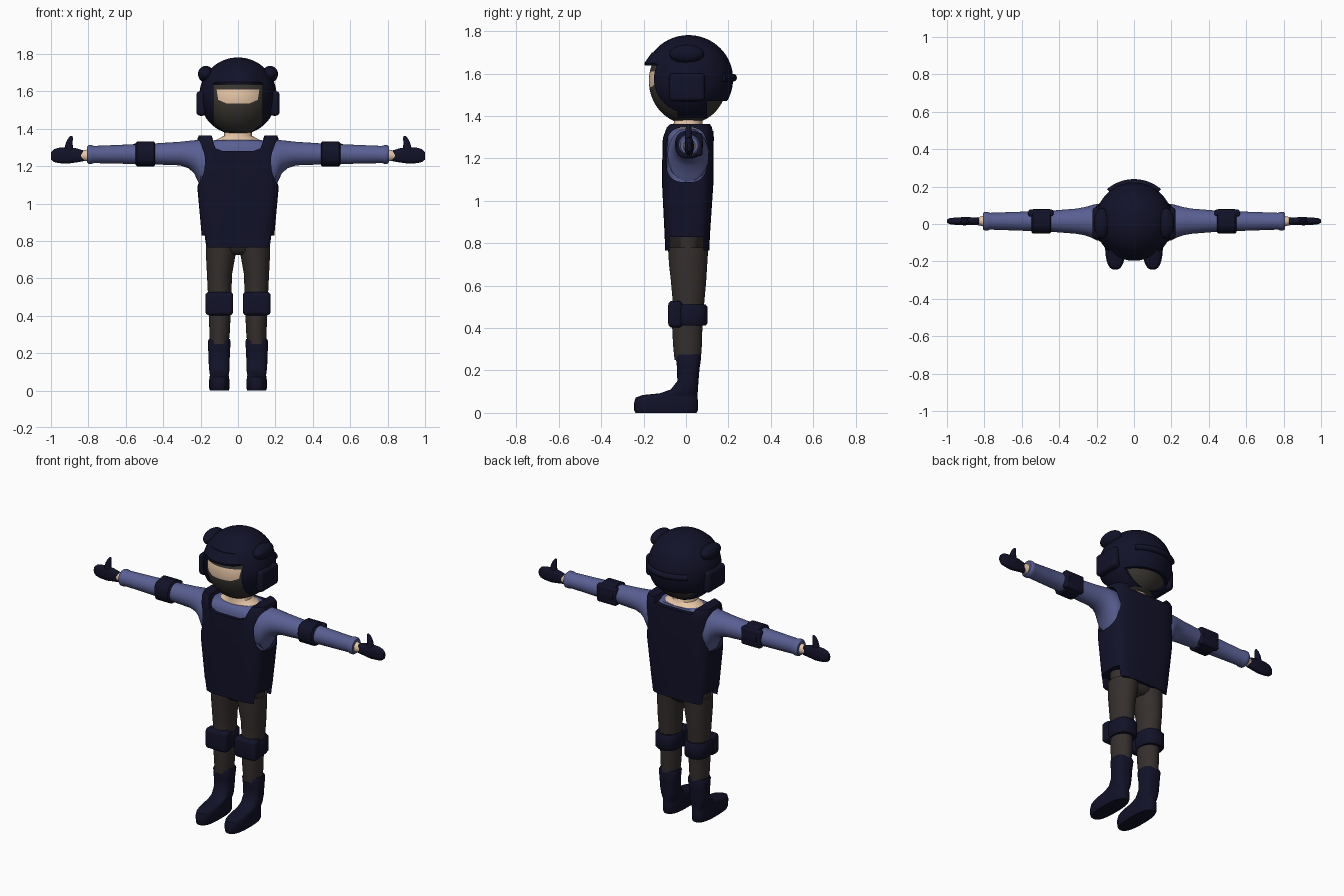
import bpy, bmesh, math
from mathutils import Matrix, Vector

cube = bpy.data.objects.get("Cube")
if cube:
    bpy.data.objects.remove(cube, do_unlink=True)


def material(name, r, g, b):
    m = bpy.data.materials.new(name)
    m.use_nodes = True
    m.diffuse_color = (r, g, b, 1)
    bsdf = m.node_tree.nodes["Principled BSDF"]
    bsdf.inputs["Base Color"].default_value = (r, g, b, 1)
    bsdf.inputs["Roughness"].default_value = 0.8
    return m


NAVY = material("dark navy", 0.006, 0.006, 0.022)
SHIRT = material("slate blue", 0.10, 0.115, 0.29)
PANTS = material("dark brown grey", 0.036, 0.029, 0.027)
MASK = material("mask grey", 0.042, 0.037, 0.032)
SKIN = material("skin", 0.85, 0.60, 0.41)


def activate(ob):
    bpy.ops.object.select_all(action='DESELECT')
    ob.select_set(True)
    bpy.context.view_layer.objects.active = ob


def finish(bm, name, mats, mirror=False, angle=40):
    bmesh.ops.recalc_face_normals(bm, faces=bm.faces)
    mesh = bpy.data.meshes.new(name)
    bm.to_mesh(mesh)
    bm.free()
    ob = bpy.data.objects.new(name, mesh)
    bpy.context.collection.objects.link(ob)
    for m in mats:
        mesh.materials.append(m)
    activate(ob)
    bpy.ops.object.shade_smooth_by_angle(angle=math.radians(angle))
    if mirror:
        mod = ob.modifiers.new("Mirror", 'MIRROR')
        mod.use_mirror_merge = False
    return ob


def loft(name, mat, axis, rings, power=2, mirror=False, segs=40):
    """Skin rings of (position, centre 1, centre 2, radius 1, radius 2) along an axis."""
    bm = bmesh.new()
    loops = []
    for t, c1, c2, r1, r2 in rings:
        loop = []
        for i in range(segs):
            a = math.tau * i / segs
            c, s = math.cos(a), math.sin(a)
            u = c1 + r1 * math.copysign(abs(c) ** (2 / power), c)
            v = c2 + r2 * math.copysign(abs(s) ** (2 / power), s)
            loop.append(bm.verts.new({'x': (t, u, v), 'y': (u, t, v), 'z': (u, v, t)}[axis]))
        loops.append(loop)
    for a, b in zip(loops, loops[1:]):
        for i in range(segs):
            j = (i + 1) % segs
            bm.faces.new((a[i], a[j], b[j], b[i]))
    bm.faces.new(loops[0])
    bm.faces.new(loops[-1])
    return finish(bm, name, [mat], mirror)


def box(name, mat, centre, half, bevel=0, mirror=False):
    bm = bmesh.new()
    bmesh.ops.create_cube(bm, size=2, matrix=Matrix.LocRotScale(Vector(centre), None, Vector(half)))
    if bevel:
        bmesh.ops.bevel(bm, geom=bm.edges[:], offset=bevel, segments=4, profile=0.5, affect='EDGES')
    return finish(bm, name, [mat], mirror)


def ball(centre, radii):
    bm = bmesh.new()
    bmesh.ops.create_uvsphere(bm, u_segments=48, v_segments=32, radius=1,
                              matrix=Matrix.LocRotScale(Vector(centre), None, Vector(radii)))
    return bm


def cut(ob, cutters):
    for c in cutters:
        c.hide_render = True
        mod = ob.modifiers.new("Cut", 'BOOLEAN')
        mod.operation, mod.solver, mod.object = 'DIFFERENCE', 'EXACT', c
        activate(ob)
        bpy.ops.object.modifier_apply(modifier=mod.name)
        bpy.data.objects.remove(c, do_unlink=True)
    activate(ob)
    bpy.ops.object.shade_smooth_by_angle(angle=math.radians(35))


# Trousers
loft("trouser_hips", PANTS, 'z', [(.725, 0, .01, .07, .05), (.745, 0, .01, .12, .075),
                                 (.78, 0, .01, .165, .09), (.9, 0, .01, .175, .095)])
loft("trouser_legs", PANTS, 'z', [(.25, .1, .008, .05, .062), (.32, .098, .007, .055, .068),
                                 (.4, .098, .006, .058, .071), (.52, .098, .012, .063, .074),
                                 (.62, .099, .012, .067, .083), (.70, .094, .01, .076, .09),
                                 (.78, .086, .01, .085, .095)], mirror=True)

# Boots and knee pads
loft("boots", NAVY, 'z', [(0, .1, -.094, .05, .144), (.012, .1, -.094, .054, .15),
                         (.05, .1, -.094, .055, .15), (.072, .1, -.091, .052, .146),
                         (.084, .1, -.075, .05, .13), (.092, .1, -.035, .052, .09),
                         (.11, .1, -.008, .054, .064), (.15, .101, .009, .056, .05),
                         (.21, .101, .011, .058, .053), (.262, .1, .012, .061, .06),
                         (.275, .1, .012, .056, .055)], power=2.6, mirror=True)
loft("knee_bands", NAVY, 'z', [(.412, .1, .013, .066, .08), (.422, .1, .013, .073, .088),
                              (.5, .1, .013, .073, .088), (.51, .1, .013, .066, .08)],
     power=2.5, mirror=True)
box("knee_plates", NAVY, (.1, -.05, .465), (.074, .034, .063), .02, True)

# Shirt body and sleeves
loft("shirt_body", SHIRT, 'z', [(.85, 0, .005, .17, .088), (1.08, 0, .005, .198, .1),
                               (1.25, 0, .006, .2, .1), (1.3, 0, .008, .19, .098),
                               (1.325, 0, .012, .165, .092), (1.34, 0, .02, .125, .08)], power=3.5)
loft("shirt_sleeves", SHIRT, 'x', [(.12, .008, 1.21, .095, .125), (.2, .01, 1.217, .097, .126),
                                  (.215, .012, 1.23, .092, .11), (.235, .014, 1.25, .084, .088),
                                  (.265, .015, 1.262, .075, .073), (.31, .015, 1.267, .067, .063),
                                  (.45, .015, 1.265, .056, .056), (.77, .015, 1.262, .045, .046),
                                  (.782, .015, 1.262, .05, .05), (.798, .015, 1.262, .05, .05),
                                  (.808, .015, 1.262, .042, .042)], mirror=True)

# Elbow pads
loft("elbow_bands", NAVY, 'x', [(.443, .014, 1.265, .058, .058), (.45, .014, 1.265, .066, .066),
                               (.54, .014, 1.265, .066, .066), (.547, .014, 1.265, .058, .058)],
     power=2.4, mirror=True)
box("elbow_plates", NAVY, (.498, .058, 1.265), (.068, .02, .055), .014, True)

# Wrists, gloves and neck
loft("wrists", SKIN, 'x', [(.79, .015, 1.258, .032, .034), (.84, .015, 1.256, .02, .025)], mirror=True)
loft("gloves", NAVY, 'x', [(.818, .015, 1.252, .018, .022), (.83, .015, 1.255, .02, .03),
                          (.87, .015, 1.258, .021, .039), (.91, .015, 1.257, .022, .044),
                          (.96, .015, 1.257, .019, .041), (.985, .015, 1.256, .016, .034),
                          (1, .015, 1.255, .009, .02)], power=2.4, mirror=True, segs=24)
loft("thumbs", NAVY, 'z', [(1.25, .905, .012, .028, .018), (1.3, .905, .012, .022, .017),
                          (1.325, .902, .012, .018, .016), (1.35, .895, .012, .012, .012),
                          (1.362, .89, .012, .005, .006)], mirror=True, segs=20)
loft("neck", SKIN, 'z', [(1.3, 0, .02, .14, .08), (1.335, 0, .02, .13, .082),
                        (1.348, 0, .015, .1, .075), (1.362, 0, .01, .076, .068),
                        (1.42, 0, .01, .07, .065)])

# Armoured vest with neckline, armholes and raised side hems
vest = loft("vest", NAVY, 'z', [(.765, 0, .006, .186, .104), (.84, 0, .006, .195, .107),
                               (1.08, 0, .008, .217, .121), (1.3, 0, .01, .217, .121),
                               (1.345, 0, .016, .217, .112), (1.363, 0, .02, .21, .098)], power=4)
cut(vest, [
    loft("front_neck_cutter", NAVY, 'z', [(1.28, 0, -.1, .08, .13), (1.295, 0, -.1, .12, .13),
                                         (1.4, 0, -.1, .16, .13)], power=6),
    loft("back_neck_cutter", NAVY, 'z', [(1.33, 0, .1, .13, .15), (1.4, 0, .1, .16, .15)], power=6),
    loft("right_armhole_cutter", NAVY, 'x', [(-.3, .003, 1.217, .098, .129),
                                            (-.12, .003, 1.217, .098, .129)], power=3),
    loft("left_armhole_cutter", NAVY, 'x', [(.12, .003, 1.217, .098, .129),
                                           (.3, .003, 1.217, .098, .129)], power=3),
    box("hem_cutter", NAVY, (0, .003, .73), (.3, .08, .1)),
])

# Masked head with the eye opening cut into its faces
bm = ball((0, .01, 1.565), (.185, .185, .202))
EYE_PLANES = [((0, 0, 1.61), (0, 0, 1)), ((0, 0, 1.536), (0, 0, -1)),
              ((.11, 0, 1.58), (1, 0, -.15)), ((-.11, 0, 1.58), (-1, 0, -.15)),
              ((.1, 0, 1.552), (.45, 0, -1)), ((-.1, 0, 1.552), (-.45, 0, -1))]
for co, no in EYE_PLANES:
    bmesh.ops.bisect_plane(bm, geom=bm.verts[:] + bm.edges[:] + bm.faces[:], dist=1e-5,
                           plane_co=co, plane_no=no)
for f in bm.faces:
    mid = f.calc_center_median()
    inside = all((mid - Vector(co)).dot(Vector(no)) < 0 for co, no in EYE_PLANES)
    f.material_index = int(inside and mid.y < 0)
finish(bm, "masked_head", [MASK, SKIN])

# Helmet shell with face opening and raised back edge
helmet = finish(ball((0, .012, 1.574), (.207, .21, .207)), "helmet_shell", [NAVY])
cut(helmet, [
    box("face_cutter", NAVY, (0, -.2, 1.445), (.13, .16, .2)),
    box("nape_cutter", NAVY, (0, .25, 1.37), (.3, .15, .1)),
    box("bottom_cutter", NAVY, (0, 0, 1.29), (.3, .3, .1)),
])
loft("helmet_brim", NAVY, 'z', [(1.637, 0, -.03, .14, .164), (1.65, 0, -.03, .15, .166),
                               (1.7, 0, -.02, .13, .14)], power=2.3)

# Helmet ear cups, side bumps and rear ridge
box("ear_cups", NAVY, (.197, .005, 1.535), (.025, .085, .066), .02, True)
finish(ball((.172, .003, 1.692), (.042, .082, .044)), "side_bumps", [NAVY], True)
curve = bpy.data.curves.new("rear_ridge", 'CURVE')
curve.dimensions = '3D'
curve.bevel_depth = .018
curve.use_fill_caps = True
spline = curve.splines.new('POLY')
spline.points.add(16)
for i, p in enumerate(spline.points):
    a = math.radians(50 + 80 * i / 16)
    p.co = (.207 * math.cos(a), .012 + .21 * math.sin(a), 1.58, 1)
curve.materials.append(NAVY)
bpy.context.collection.objects.link(bpy.data.objects.new("rear_ridge", curve))
